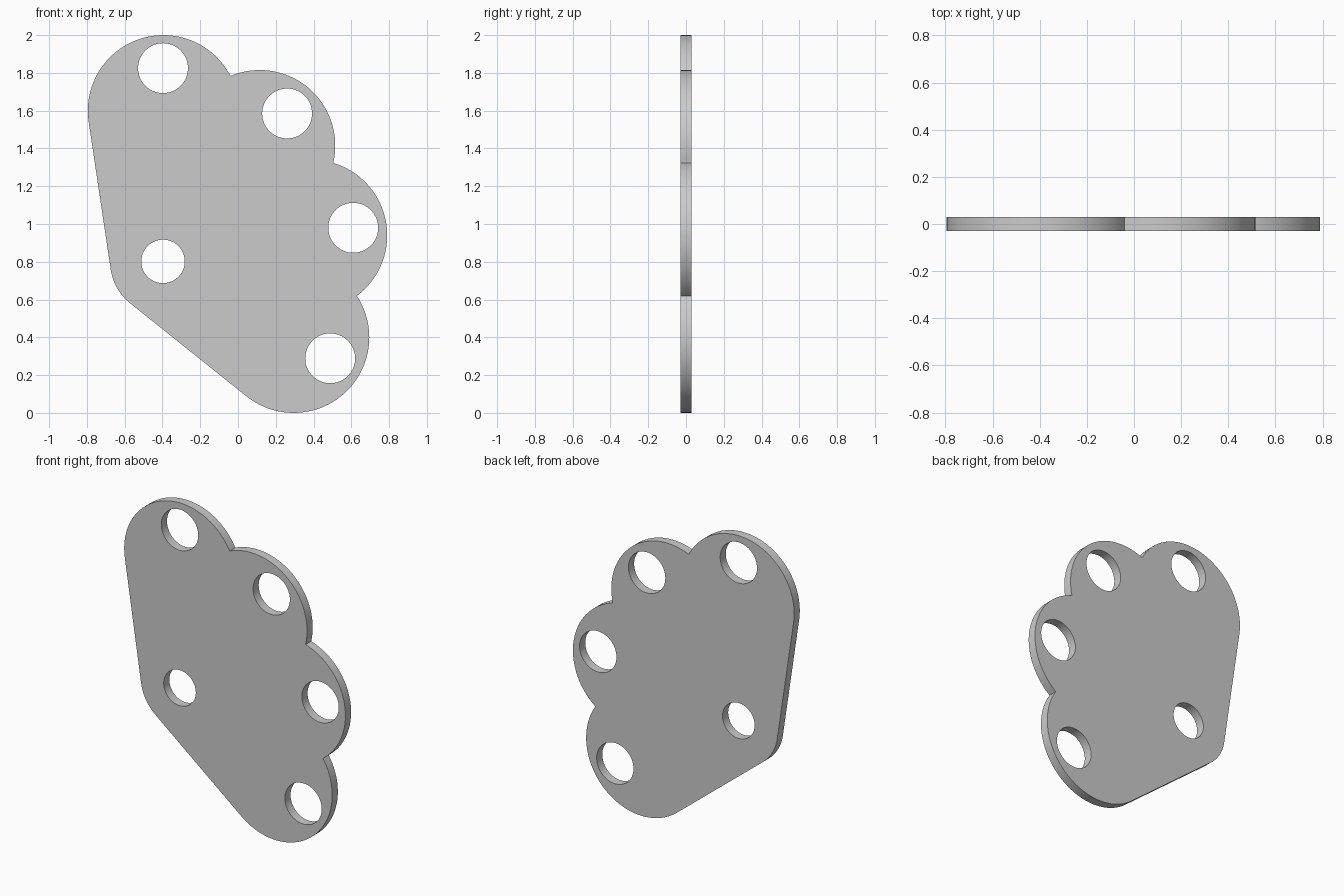
import bpy, bmesh, math
from math import pi, tau, cos, sin, acos, atan2, hypot

if "Cube" in bpy.data.objects:
    bpy.data.objects.remove(bpy.data.objects["Cube"])

THICK = 0.058

# outline circles in counterclockwise order: x, z, radius
corner = (-0.397, 0.80, 0.28)
lobes = [corner,
         (0.295, 0.40, 0.40),
         (0.39, 0.94, 0.40),
         (0.115, 1.415, 0.40),
         (-0.395, 1.60, 0.40)]

# round holes: x, z, radius
holes = [(-0.397, 0.802, 0.115),
         (0.488, 0.289, 0.132),
         (0.61, 0.98, 0.132),
         (0.26, 1.585, 0.132),
         (-0.397, 1.825, 0.132)]


def arc(c, a, b, step=tau / 96):
    n = max(2, math.ceil((b - a) / step))
    return [(c[0] + c[2] * cos(a + (b - a) * i / n),
             c[1] + c[2] * sin(a + (b - a) * i / n)) for i in range(n + 1)]


def junction(a, b):
    """Angle where the outline leaves circle a and where it enters circle b."""
    d = hypot(b[0] - a[0], b[1] - a[1])
    t = atan2(b[1] - a[1], b[0] - a[0])
    if corner in (a, b):                       # straight tangent edge
        n = t - acos((a[2] - b[2]) / d)
        return n, n
    k = acos(d / 2 / a[2])                     # notch between equal lobes
    return t - k, t + pi + k


# scalloped outline
joins = [junction(c, lobes[(i + 1) % len(lobes)]) for i, c in enumerate(lobes)]
outline = []
for i, c in enumerate(lobes):
    start, end = joins[i - 1][1], joins[i][0]
    outline += arc(c, start, start + (end - start) % tau)

# filled flat curve with holes, given thickness
curve = bpy.data.curves.new("plate_profile", 'CURVE')
curve.dimensions = '2D'
curve.fill_mode = 'BOTH'
curve.extrude = THICK / 2
for pts in [outline] + [arc(h, 0, tau, tau / 64)[:-1] for h in holes]:
    sp = curve.splines.new('POLY')
    sp.points.add(len(pts) - 1)
    for p, (x, z) in zip(sp.points, pts):
        p.co = (x, z, 0, 1)
    sp.use_cyclic_u = True

plate = bpy.data.objects.new("mounting_plate", curve)
bpy.context.collection.objects.link(plate)
plate.rotation_euler.x = pi / 2
plate.select_set(True)
bpy.context.view_layer.objects.active = plate
bpy.ops.object.convert(target='MESH')
bpy.ops.object.transform_apply(rotation=True)

# weld caps to walls
bm = bmesh.new()
bm.from_mesh(plate.data)
bmesh.ops.remove_doubles(bm, verts=bm.verts, dist=1e-5)
bmesh.ops.recalc_face_normals(bm, faces=bm.faces)
bm.to_mesh(plate.data)
bm.free()
bpy.ops.object.shade_smooth_by_angle(angle=math.radians(30))
